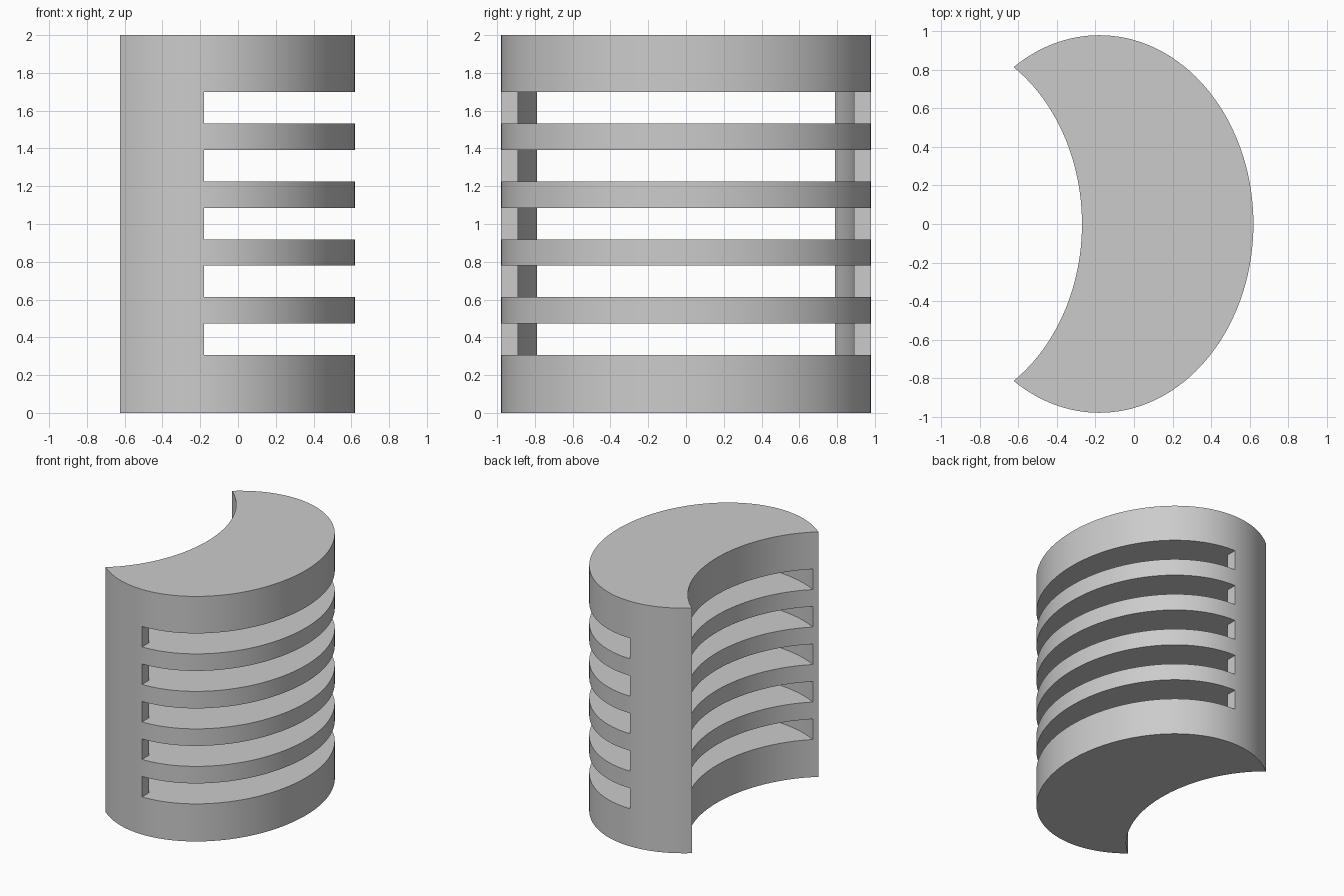
import bpy, bmesh
from math import cos, sin, pi, acos

cube = bpy.data.objects.get("Cube")
if cube:
    bpy.data.objects.remove(cube)

RX, RY, HEIGHT = 0.80, 0.98, 2.0
OUTER_X, INNER_X = -0.18, -1.07      # centres of the two ellipses
SLOT_RADIUS = 0.89
SLOT_HEIGHT, SLOT_PITCH, FIRST_SLOT, SLOTS = 0.167, 0.306, 0.307, 5

grey = bpy.data.materials.new("plain grey")
grey.use_nodes = True
colour = (0.6, 0.6, 0.6, 1)
grey.diffuse_color = colour
grey.node_tree.nodes["Principled BSDF"].inputs["Base Color"].default_value = colour


def arc(cx, rx, ry, start, end, steps):
    angles = [start + (end - start) * i / steps for i in range(steps + 1)]
    return [(cx + rx * cos(a), ry * sin(a)) for a in angles]


def prism(name, outline, spans):
    """Extrude one outline through each (bottom, top) span."""
    bm = bmesh.new()
    for low, high in spans:
        face = bm.faces.new([bm.verts.new((x, y, low)) for x, y in outline])
        grown = bmesh.ops.extrude_face_region(bm, geom=[face])["geom"]
        bmesh.ops.translate(bm, vec=(0, 0, high - low),
                            verts=[v for v in grown if isinstance(v, bmesh.types.BMVert)])
    bmesh.ops.recalc_face_normals(bm, faces=bm.faces)
    mesh = bpy.data.meshes.new(name)
    bm.to_mesh(mesh)
    bm.free()
    mesh.materials.append(grey)
    obj = bpy.data.objects.new(name, mesh)
    bpy.context.collection.objects.link(obj)
    return obj


# Crescent block: outer ellipse bitten by the same ellipse shifted sideways
tip = acos((INNER_X - OUTER_X) / 2 / RX)
outer = arc(OUTER_X, RX, RY, -tip, tip, 96)
inner = arc(INNER_X, RX, RY, pi - tip, tip - pi, 48)
body = prism("crescent_body", outer + inner[1:-1], [(0, HEIGHT)])

# Slot cutters: straight across the wide side, rounded between the horns
slot = arc(OUTER_X, SLOT_RADIUS, SLOT_RADIUS, pi / 2, 3 * pi / 2, 64)
slot += [(OUTER_X, -1.2), (1, -1.2), (1, 1.2), (OUTER_X, 1.2)]
lows = [FIRST_SLOT + i * SLOT_PITCH for i in range(SLOTS)]
cutter = prism("slot_cutter", slot, [(z, z + SLOT_HEIGHT) for z in lows])
cutter.hide_render = True

# Cut the slots and keep only the finished body
cut = body.modifiers.new("slots", "BOOLEAN")
cut.operation, cut.solver, cut.object = "DIFFERENCE", "EXACT", cutter
bpy.ops.object.select_all(action="DESELECT")
body.select_set(True)
bpy.context.view_layer.objects.active = body
bpy.ops.object.modifier_apply(modifier=cut.name)
bpy.data.objects.remove(cutter)
bpy.ops.object.shade_smooth_by_angle(angle=pi / 6)
